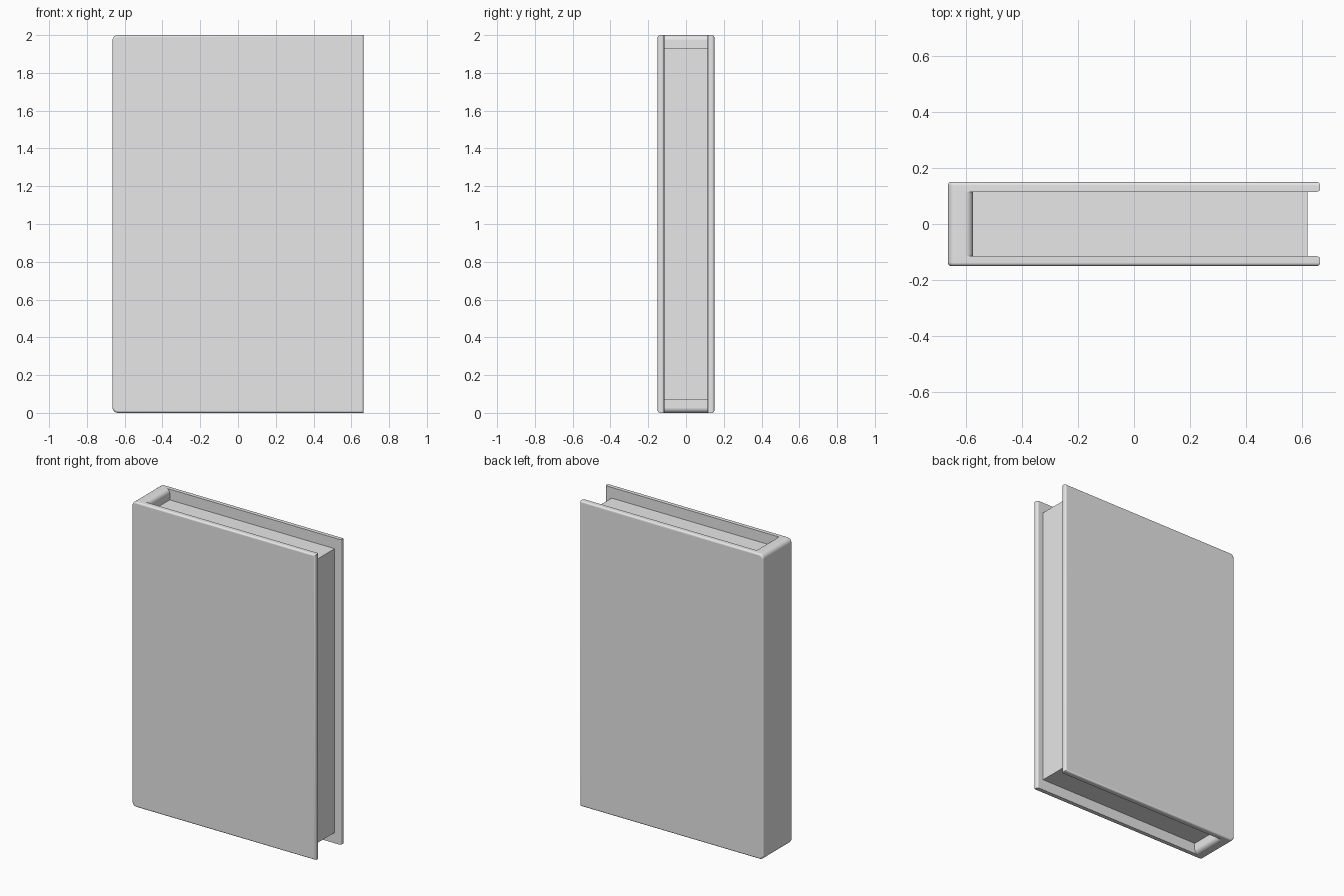
import bpy
import bmesh
import math

default = bpy.data.objects.get("Cube")
if default:
    bpy.data.objects.remove(default, do_unlink=True)

# Overall book dimensions
HALF_W, HALF_D, HEIGHT = 0.665, 0.15, 2.0
INNER_D = 0.115       # inside face of each cover board
SPINE_X = -0.575      # inside face of the spine

grey = bpy.data.materials.new("plain grey")
grey.use_nodes = True
colour = (0.8, 0.8, 0.8, 1)
grey.diffuse_color = colour
grey.node_tree.nodes["Principled BSDF"].inputs["Base Color"].default_value = colour


def outline(x0, x1, z0, z1, r_left, r_right, steps=6):
    """Rectangle in x and z, with separate corner radii for its two sides."""
    pts = []
    corners = [(x1, z1, r_right, -1, -1), (x0, z1, r_left, 1, -1),
               (x0, z0, r_left, 1, 1), (x1, z0, r_right, -1, 1)]
    for i, (x, z, r, sx, sz) in enumerate(corners):
        if r == 0:
            pts.append((x, z))
            continue
        for k in range(steps + 1):
            a = math.pi / 2 * (i + k / steps)
            pts.append((x + sx * r + r * math.cos(a), z + sz * r + r * math.sin(a)))
    return pts


def slab(name, pts, y0, y1, bevel_rule=None):
    """Extrude an outline along y, rounding the edges the rule picks."""
    bm = bmesh.new()
    face = bm.faces.new([bm.verts.new((x, y0, z)) for x, z in pts])
    moved = bmesh.ops.extrude_face_region(bm, geom=[face])["geom"]
    for v in moved:
        if isinstance(v, bmesh.types.BMVert):
            v.co.y = y1
    bmesh.ops.recalc_face_normals(bm, faces=bm.faces)
    if bevel_rule:
        edges = [e for e in bm.edges if bevel_rule(e)]
        bmesh.ops.bevel(bm, geom=edges, offset=0.012, offset_type='OFFSET',
                        segments=4, profile=0.5, affect='EDGES', clamp_overlap=True)
    bmesh.ops.recalc_face_normals(bm, faces=bm.faces)
    mesh = bpy.data.meshes.new(name)
    bm.to_mesh(mesh)
    bm.free()
    mesh.materials.append(grey)
    ob = bpy.data.objects.new(name, mesh)
    bpy.context.collection.objects.link(ob)
    bpy.ops.object.select_all(action='DESELECT')
    ob.select_set(True)
    bpy.context.view_layer.objects.active = ob
    bpy.ops.object.shade_smooth_by_angle(angle=math.radians(40))
    weighted = ob.modifiers.new("Weighted Normal", 'WEIGHTED_NORMAL')
    weighted.keep_sharp = True
    return ob


# Cover boards: outer rim and inner fore edge rounded
board = outline(-HALF_W, HALF_W, 0, HEIGHT, 0.03, 0)
for name, side in (("front_cover", -1), ("back_cover", 1)):
    def rim(e, side=side):
        outer = all(abs(v.co.y - side * HALF_D) < 1e-5 for v in e.verts)
        fore = all(abs(v.co.y - side * INNER_D) < 1e-5 and v.co.x > HALF_W - 1e-4
                   for v in e.verts)
        return outer or fore
    slab(name, board, side * INNER_D, side * HALF_D, rim)

# Spine joining the boards, rounded at top and bottom
slab("spine", outline(-HALF_W, SPINE_X, 0, HEIGHT, 0.03, 0.028), -INNER_D, INNER_D)

# Page block, set back from the cover edges
slab("pages", outline(SPINE_X, 0.62, 0.07, 1.93, 0, 0), -INNER_D, INNER_D)
